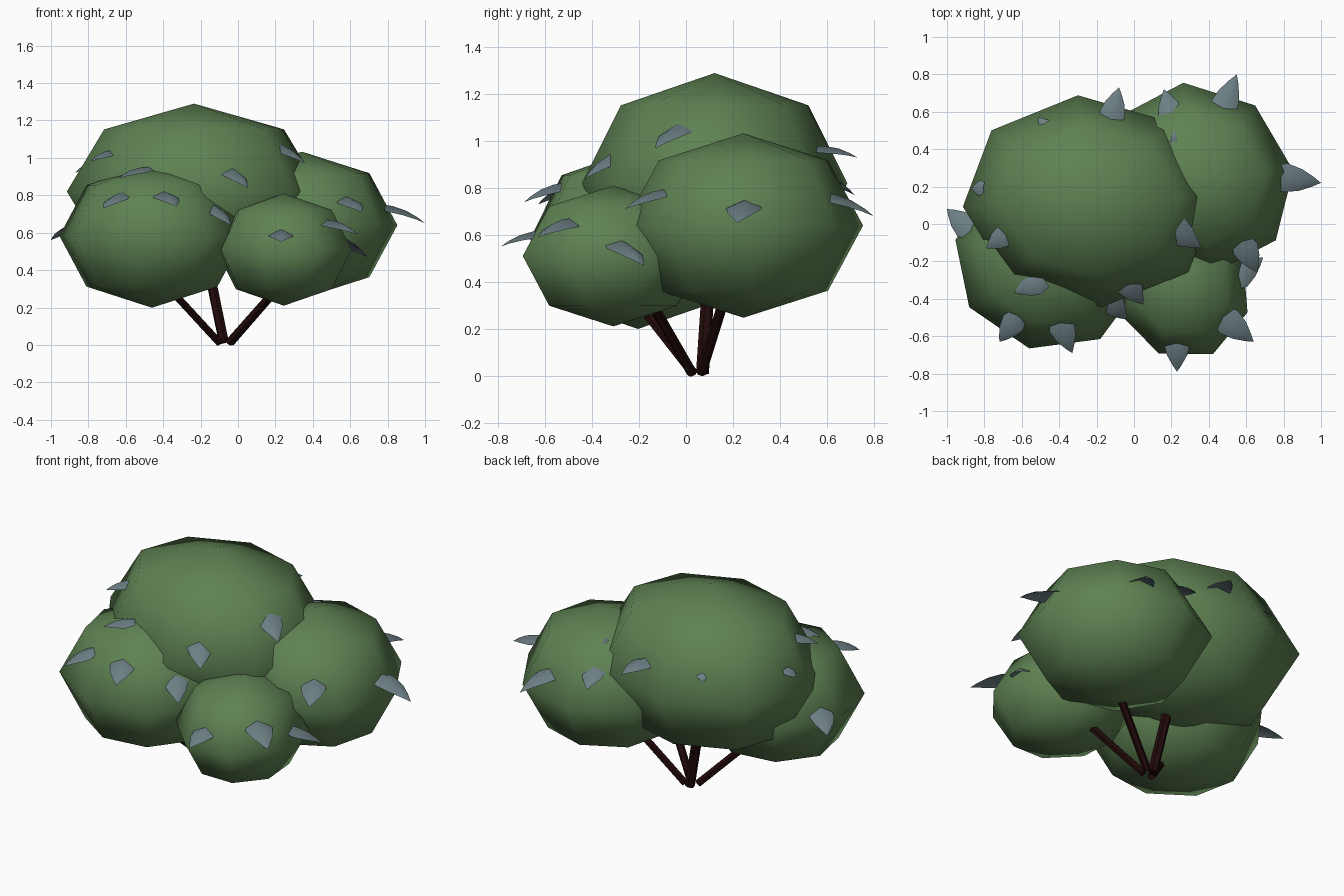
import bpy
import bmesh
from mathutils import Vector, Matrix

cube = bpy.data.objects.get("Cube")
if cube:
    bpy.data.objects.remove(cube, do_unlink=True)


def make_material(name, colour):
    mat = bpy.data.materials.new(name)
    mat.use_nodes = True
    mat.diffuse_color = (*colour, 1)
    mat.node_tree.nodes["Principled BSDF"].inputs["Base Color"].default_value = (*colour, 1)
    return mat


foliage_green = make_material("foliage green", (0.112, 0.222, 0.085))
leaf_grey = make_material("leaf grey", (0.15, 0.208, 0.228))
bark_brown = make_material("bark brown", (0.016, 0.003, 0.003))


def finish(bm, name, mat, smooth):
    """Turn a bmesh into a named object with one material."""
    bmesh.ops.recalc_face_normals(bm, faces=bm.faces)
    for face in bm.faces:
        face.smooth = smooth
    mesh = bpy.data.meshes.new(name)
    bm.to_mesh(mesh)
    bm.free()
    mesh.materials.append(mat)
    obj = bpy.data.objects.new(name, mesh)
    bpy.context.collection.objects.link(obj)
    return obj


def foliage_clump(name, centre, x_axis, y_axis, half_height):
    """Low-poly squashed ball of foliage, spanned by two level half-axes."""
    axes = Matrix(((*x_axis, 0), (*y_axis, 0), (0, 0, half_height))).transposed()
    bm = bmesh.new()
    bmesh.ops.create_uvsphere(bm, u_segments=8, v_segments=4, radius=1,
                              matrix=Matrix.Translation(centre) @ axes.to_4x4())
    finish(bm, name, foliage_green, True)


def stem(name, foot, top, radius):
    """Straight six-sided stem between two points."""
    foot, top = Vector(foot), Vector(top)
    axis = top - foot
    bm = bmesh.new()
    place = Matrix.Translation((foot + top) / 2) @ axis.to_track_quat("Z", "Y").to_matrix().to_4x4()
    bmesh.ops.create_cone(bm, cap_ends=True, segments=6, radius1=radius,
                          radius2=radius, depth=axis.length, matrix=place)
    finish(bm, name, bark_brown, False)


def leaf(name, base, tip):
    """Pointed, cupped leaf that arches from its base down to its tip."""
    base, tip = Vector(base), Vector(tip)
    along = tip - base
    width = min(0.155, 0.06 + along.length * 0.46)
    side = along.cross(Vector((0, 0, 1))).normalized()
    up = side.cross(along).normalized()
    bm = bmesh.new()
    rows = []
    for t, spread in ((-0.2, 0.7), (0.15, 1), (0.5, 0.75), (0.8, 0.33)):
        spine = base + along * t + up * (0.3 * t * (1 - t) * along.length)
        half = side * (width * spread / 2)
        droop = up * (width * spread * 0.22)
        rows.append([bm.verts.new(p) for p in (spine - half - droop, spine, spine + half - droop)])
    point = bm.verts.new(tip)
    for a, b in zip(rows, rows[1:]):
        for i in (0, 1):
            bm.faces.new((a[i], a[i + 1], b[i + 1], b[i]))
    for i in (0, 1):
        bm.faces.new((rows[-1][i], rows[-1][i + 1], point))
    finish(bm, name, leaf_grey, True)


# Foliage clumps
foliage_clump("top_foliage", (-0.235, 0.122, 0.82), (0.68, 0.03), (-0.065, 0.566), 0.47)
foliage_clump("left_foliage", (0.342, 0.245, 0.64), (0.51, 0.04), (-0.078, 0.51), 0.393)
foliage_clump("right_foliage", (-0.46, -0.205, 0.583), (0.495, -0.12), (0.1, 0.46), 0.384)
foliage_clump("front_foliage", (0.245, -0.31, 0.51), (0.335, 0.156), (-0.177, 0.386), 0.3)

# Stems, one to each clump
stem("top_stem", (-0.075, 0.07, 0.01), (-0.165, 0.1, 0.45), 0.028)
stem("left_stem", (-0.04, 0.065, 0.012), (0.28, 0.18, 0.38), 0.022)
stem("right_stem", (-0.1, 0.03, 0.012), (-0.43, -0.25, 0.37), 0.022)
stem("front_stem", (-0.05, 0.025, 0.012), (0.25, -0.17, 0.35), 0.022)

# Leaves on each clump, as base and tip
leaves = {
    "top": [((-0.12, 0.57, 0.98), (-0.08, 0.73, 0.93)),
            ((-0.46, 0.5, 0.99), (-0.51, 0.57, 0.94)),
            ((-0.82, 0.19, 0.96), (-0.87, 0.19, 0.92)),
            ((-0.69, -0.06, 1.04), (-0.79, -0.13, 0.98)),
            ((-0.04, -0.31, 0.95), (0.05, -0.43, 0.84)),
            ((0.21, -0.02, 1.08), (0.36, -0.13, 0.97)),
            ((0.3, 0.08, 0.97), (0.35, 0.08, 0.94)),
            ((0.21, 0.45, 0.96), (0.27, 0.43, 0.94))],
    "left": [((0.79, 0.25, 0.75), (1, 0.22, 0.65)),
             ((0.47, 0.6, 0.78), (0.55, 0.8, 0.68)),
             ((0.2, 0.58, 0.86), (0.16, 0.72, 0.77)),
             ((0.59, -0.12, 0.79), (0.66, -0.26, 0.71))],
    "right": [((-0.89, -0.02, 0.65), (-1, 0.08, 0.56)),
              ((-0.51, -0.31, 0.95), (-0.64, -0.37, 0.89)),
              ((-0.64, -0.52, 0.81), (-0.72, -0.63, 0.73)),
              ((-0.39, -0.54, 0.82), (-0.33, -0.69, 0.74)),
              ((-0.13, -0.41, 0.75), (-0.04, -0.51, 0.64))],
    "front": [((0.55, -0.28, 0.58), (0.69, -0.18, 0.47)),
              ((0.49, -0.51, 0.67), (0.64, -0.63, 0.59)),
              ((0.23, -0.62, 0.62), (0.23, -0.79, 0.55))],
}
for clump, pairs in leaves.items():
    for number, (base, tip) in enumerate(pairs, 1):
        leaf(f"{clump}_leaf_{number}", base, tip)
